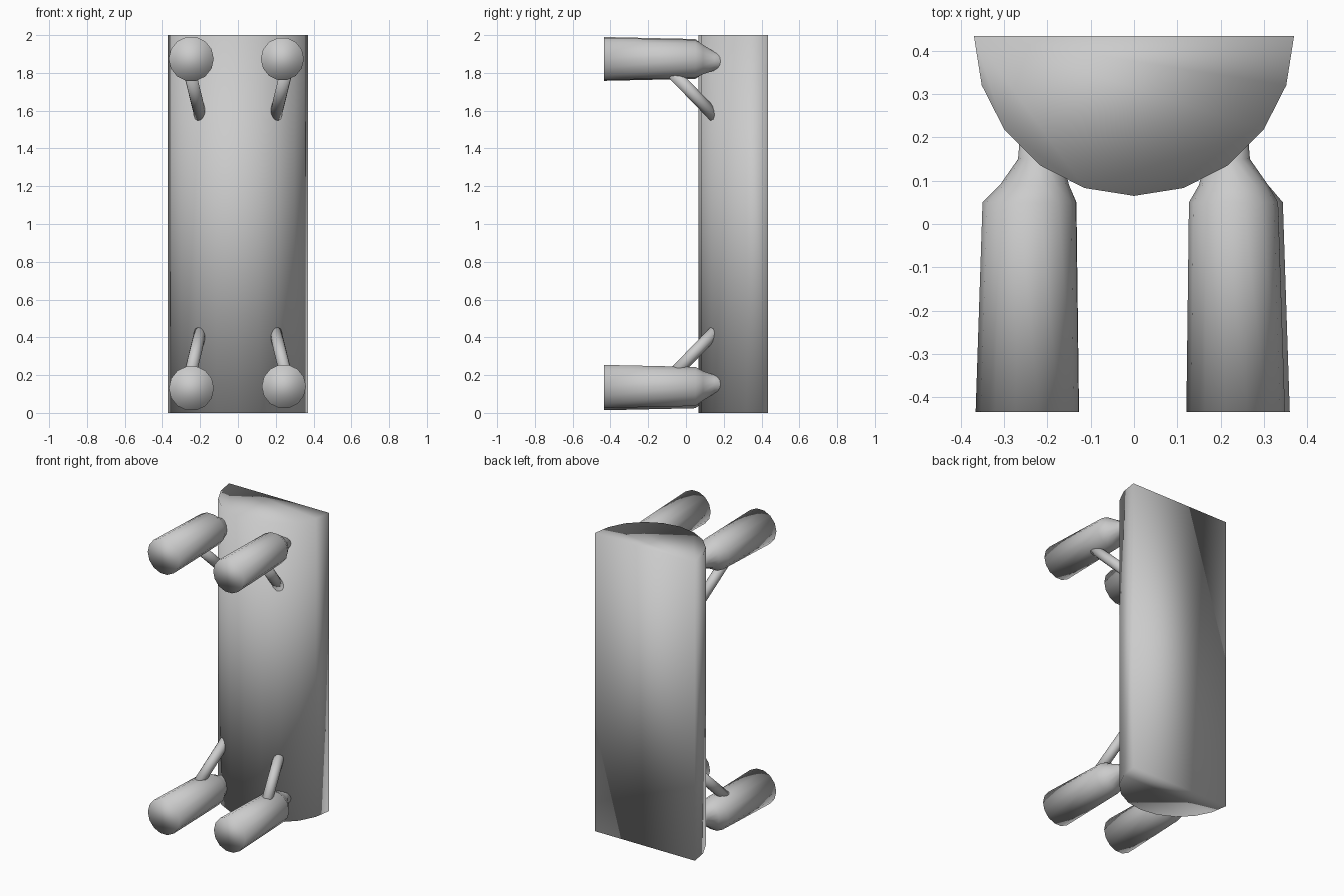
import bpy, bmesh
from math import cos, sin, pi
from mathutils import Vector

if "Cube" in bpy.data.objects:
    bpy.data.objects.remove(bpy.data.objects["Cube"])


def finish(name, bm):
    bmesh.ops.recalc_face_normals(bm, faces=bm.faces)
    mesh = bpy.data.meshes.new(name)
    bm.to_mesh(mesh)
    bm.free()
    for p in mesh.polygons:
        p.use_smooth = True
    obj = bpy.data.objects.new(name, mesh)
    bpy.context.collection.objects.link(obj)
    return obj


def loft(name, rings):
    """Skin matching rings of points and cap both ends."""
    bm = bmesh.new()
    rows = [[bm.verts.new(p) for p in ring] for ring in rings]
    n = len(rows[0])
    for a, b in zip(rows, rows[1:]):
        for i in range(n):
            j = (i + 1) % n
            bm.faces.new((a[i], a[j], b[j], b[i]))
    bm.faces.new(rows[0])
    bm.faces.new(rows[-1])
    return finish(name, bm)


# Half-log seat standing on end: half of a 20-sided cylinder
R, BACK = 0.37, 0.435
arc = [(R * cos(pi * i / 10), BACK - R * sin(pi * i / 10)) for i in range(11)]
loft("half_log_seat", [[(x, y, z) for x, y in arc] for z in (0, 2)])


# Leg with shouldered tenon: sections are (x, y, distance from log end, radius)
def leg(name, sx, top, cx, cz, r):
    sections = [(cx, -0.435, cz, r), (cx - 0.005, 0.05, cz, r - 0.011),
                (0.23, 0.09, cz + 0.003, 0.08), (0.217, 0.15, cz + 0.012, 0.051),
                (0.217, 0.26, cz + 0.012, 0.042)]
    rings = []
    for x, y, z, rad in sections:
        zc = 2 - z if top else z
        rings.append([(sx * x + rad * cos(2 * pi * i / 14), y,
                       zc + rad * sin(2 * pi * i / 14)) for i in range(14)])
    loft(name, rings)


# Diagonal brace from the leg into the log
def brace(name, sx, top):
    ends = [Vector((sx * x, y, 2 - z if top else z))
            for x, y, z in ((0.254, -0.07, 0.20), (0.195, 0.165, 0.443))]
    axis = (ends[1] - ends[0]).normalized()
    u = axis.cross(Vector((1, 0, 0))).normalized()
    v = axis.cross(u)
    loft(name, [[c + 0.033 * (u * cos(2 * pi * i / 12) + v * sin(2 * pi * i / 12))
                 for i in range(12)] for c in ends])


for label, sx, top, cx, cz, r in (("lower_left", -1, False, 0.246, 0.13, 0.119),
                                  ("lower_right", 1, False, 0.243, 0.14, 0.117),
                                  ("upper_left", -1, True, 0.247, 0.126, 0.119),
                                  ("upper_right", 1, True, 0.235, 0.126, 0.114)):
    leg(label + "_leg", sx, top, cx, cz, r)
    brace(label + "_brace", sx, top)
